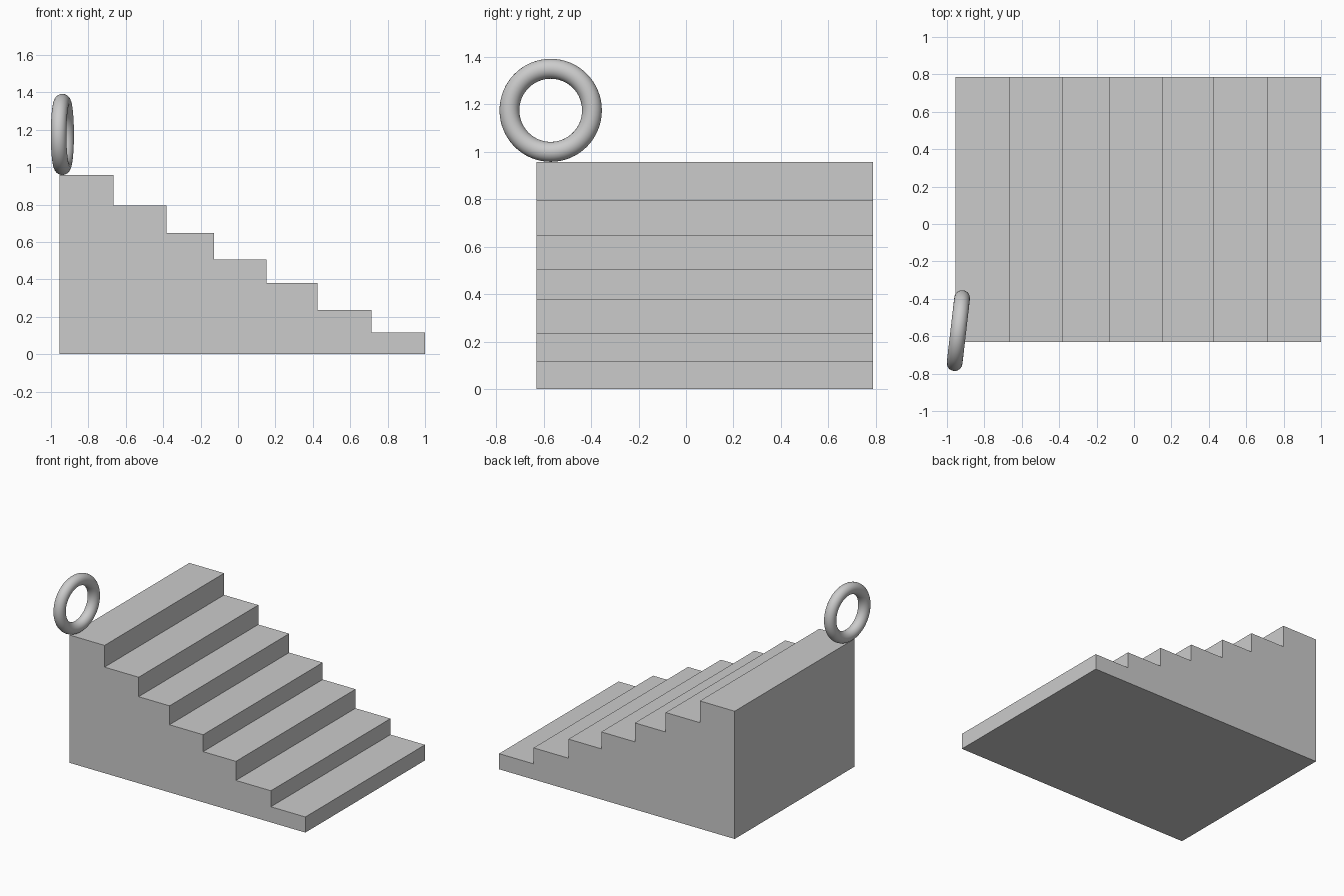
import bpy
import bmesh
import math

if "Cube" in bpy.data.objects:
    bpy.data.objects.remove(bpy.data.objects["Cube"])

# Staircase: side profile in x/z, extruded along y
xs = [-0.955, -0.666, -0.383, -0.127, 0.152, 0.424, 0.714, 1.0]
zs = [0.958, 0.795, 0.649, 0.507, 0.38, 0.237, 0.117]
Y_FRONT, Y_BACK = -0.63, 0.787

profile = [(xs[0], 0), (xs[-1], 0)]
for i in reversed(range(len(zs))):
    profile += [(xs[i + 1], zs[i]), (xs[i], zs[i])]
# drop duplicate corners while keeping the outline order
profile = list(dict.fromkeys(profile))

bm = bmesh.new()
face = bm.faces.new([bm.verts.new((x, Y_FRONT, z)) for x, z in profile])
ext = bmesh.ops.extrude_face_region(bm, geom=[face], use_keep_orig=True)
moved = [g for g in ext["geom"] if isinstance(g, bmesh.types.BMVert)]
bmesh.ops.translate(bm, verts=moved, vec=(0, Y_BACK - Y_FRONT, 0))
bmesh.ops.recalc_face_normals(bm, faces=bm.faces)
mesh = bpy.data.meshes.new("staircase")
bm.to_mesh(mesh)
bm.free()
bpy.context.collection.objects.link(bpy.data.objects.new("staircase", mesh))

# Ring standing on the top step's front corner, turned slightly about z
bpy.ops.mesh.primitive_torus_add(
    major_radius=0.175, minor_radius=0.042, major_segments=64, minor_segments=24,
    location=(-0.939, -0.57, 1.175),
    rotation=(0, math.radians(90), math.radians(-6.6)))
ring = bpy.context.object
ring.name = "ring"
bpy.ops.object.shade_smooth()
